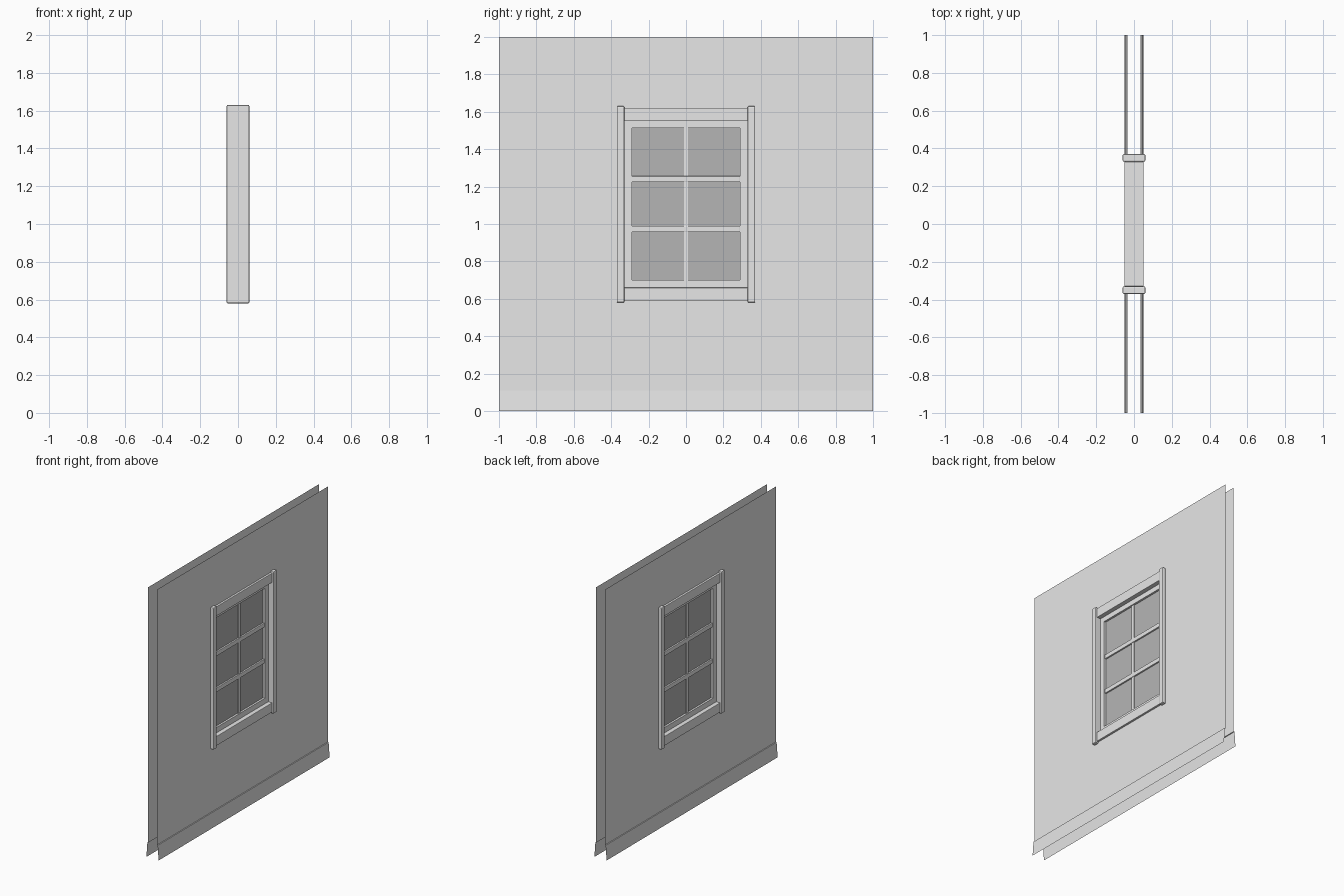
import bpy
import bmesh

cube = bpy.data.objects.get("Cube")
if cube:
    bpy.data.objects.remove(cube, do_unlink=True)


def make_material(name, value):
    mat = bpy.data.materials.new(name)
    mat.use_nodes = True
    colour = (value, value, value, 1)
    mat.diffuse_color = colour
    mat.node_tree.nodes["Principled BSDF"].inputs["Base Color"].default_value = colour
    return mat


PAINT = make_material("light grey paint", 0.8)
GLASS = make_material("dark grey glass", 0.46)


def finish(name, bm, mat):
    mesh = bpy.data.meshes.new(name)
    bm.to_mesh(mesh)
    bm.free()
    mesh.materials.append(mat)
    obj = bpy.data.objects.new(name, mesh)
    bpy.context.scene.collection.objects.link(obj)
    return obj


def board(name, depth, y0, y1, z0, z1, bevel=0, mat=PAINT):
    """Box centred on x = 0, reaching depth on each side."""
    bm = bmesh.new()
    bmesh.ops.create_cube(bm, size=1)
    for v in bm.verts:
        v.co.x *= 2 * depth
        v.co.y = y0 if v.co.y < 0 else y1
        v.co.z = z0 if v.co.z < 0 else z1
    obj = finish(name, bm, mat)
    if bevel:
        mod = obj.modifiers.new("Soft edge", "BEVEL")
        mod.width = bevel
        mod.segments = 2
    return obj


def sheet_quad(bm, side, corners):
    """Open face on one side of the wall, wound to face outward."""
    verts = [bm.verts.new((side * x, y, z)) for x, y, z in corners]
    bm.faces.new(verts if side > 0 else verts[::-1])


WALL_X, SKIRT_Z = 0.035, 0.11
HALF_Y, SILL_Z, HEAD_Z = 0.33, 0.66, 1.55

for side, label in ((1, "left"), (-1, "right")):
    # Wall sheet with a window opening
    bm = bmesh.new()
    ys = (-1, -0.345, 0.345, 1)
    zs = (SKIRT_Z, 0.62, 1.59, 2)
    for i in range(3):
        for j in range(3):
            if i == 1 and j == 1:
                continue
            a, b, c, d = ys[i], ys[i + 1], zs[j], zs[j + 1]
            sheet_quad(bm, side, [(WALL_X, a, c), (WALL_X, b, c),
                                  (WALL_X, b, d), (WALL_X, a, d)])
    bmesh.ops.remove_doubles(bm, verts=bm.verts, dist=0.0001)
    finish("wall_" + label, bm, PAINT)

    # Flared skirting board with a narrow top ledge
    bm = bmesh.new()
    profile = [(0.05, 0), (0.042, SKIRT_Z), (WALL_X, SKIRT_Z)]
    for (xa, za), (xb, zb) in zip(profile, profile[1:]):
        sheet_quad(bm, side, [(xa, -1, za), (xa, 1, za), (xb, 1, zb), (xb, -1, zb)])
    finish("skirting_" + label, bm, PAINT)

# Window casing
board("front_casing", 0.06, -0.37, -HALF_Y, 0.58, 1.63, 0.006)
board("back_casing", 0.06, HALF_Y, 0.37, 0.58, 1.63, 0.006)
board("head_casing", 0.05, -HALF_Y, HALF_Y, HEAD_Z, 1.62, 0.003)
board("sill", 0.05, -HALF_Y, HALF_Y, 0.59, SILL_Z, 0.003)

# Sash frame
SASH, PANE_Y, PANE_Z0, PANE_Z1 = 0.018, 0.29, 0.70, 1.513
board("front_stile", SASH, -HALF_Y, -PANE_Y, SILL_Z, HEAD_Z)
board("back_stile", SASH, PANE_Y, HALF_Y, SILL_Z, HEAD_Z)
board("top_rail", SASH, -PANE_Y, PANE_Y, PANE_Z1, HEAD_Z)
board("bottom_rail", SASH, -PANE_Y, PANE_Y, SILL_Z, PANE_Z0)

# Glazing bars and glass
for name, z in (("lower_bar", 0.973), ("upper_bar", 1.24)):
    board(name, 0.014, -PANE_Y, PANE_Y, z - 0.016, z + 0.016, 0.003)
board("upright_bar", 0.011, -0.011, 0.011, PANE_Z0, PANE_Z1)
board("glass", 0.003, -PANE_Y, PANE_Y, PANE_Z0, PANE_Z1, mat=GLASS)
